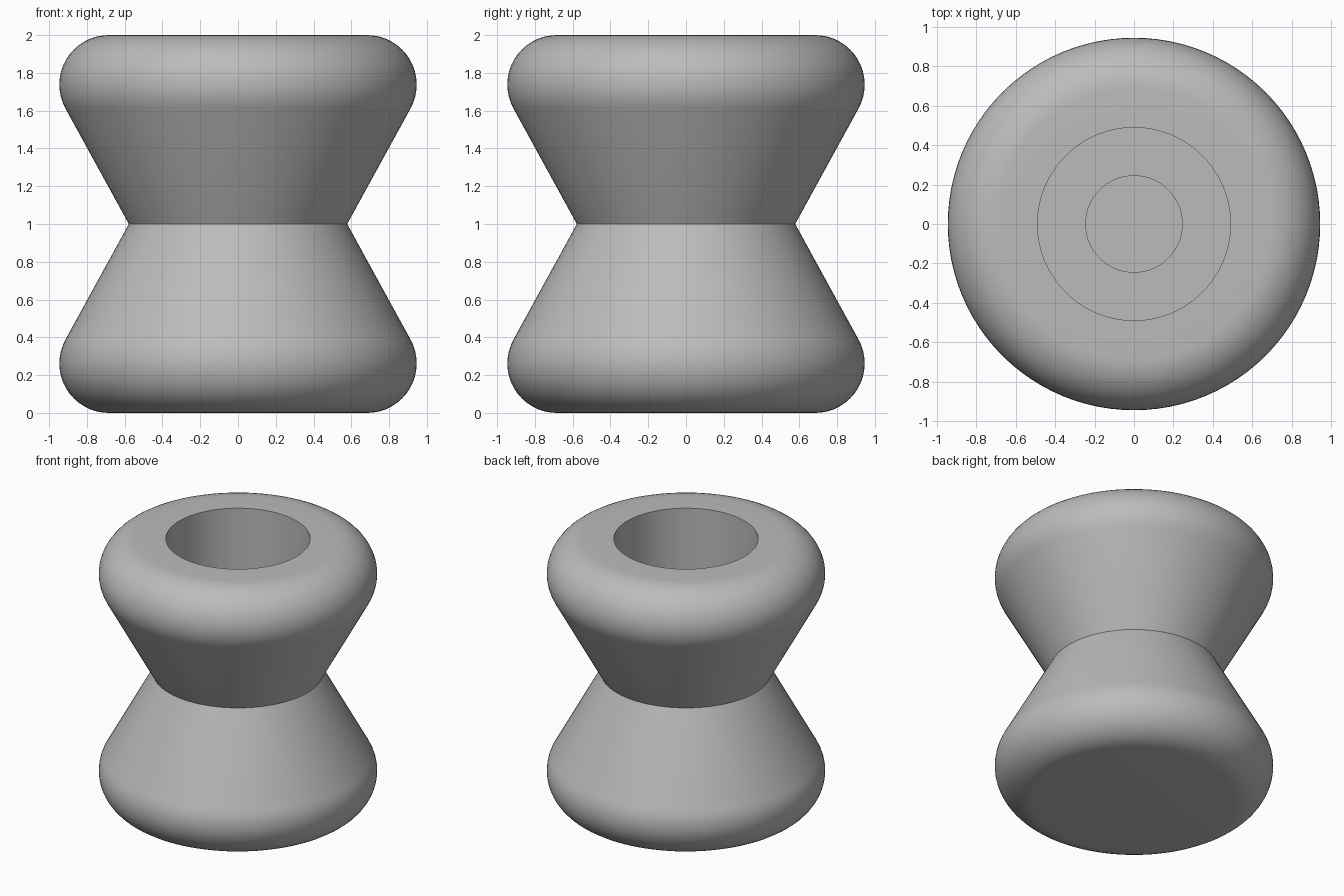
import bpy, bmesh, math

cube = bpy.data.objects.get("Cube")
if cube:
    bpy.data.objects.remove(cube, do_unlink=True)

SEGMENTS = 96
ROUND = 0.262            # radius of the rounded rims
RIM_X, RIM_Z = 0.684, 0.738   # centre of the rim arc, height above the waist
WAIST = 0.578

# Plain grey material
grey = bpy.data.materials.new("plain_grey")
grey.use_nodes = True
colour = (0.5, 0.5, 0.5, 1)
grey.diffuse_color = colour
grey.node_tree.nodes["Principled BSDF"].inputs["Base Color"].default_value = colour


def rim_arc(steps=16):
    """Upper rim, from the tangent point of the cone up to the flat top."""
    dx = RIM_X - WAIST
    slope = math.atan2(dx, RIM_Z) + math.asin(ROUND / math.hypot(dx, RIM_Z))
    for i in range(steps + 1):
        a = -slope + (math.pi / 2 + slope) * i / steps
        yield RIM_X + ROUND * math.cos(a), 1 + RIM_Z + ROUND * math.sin(a)


# Profile: base, mirrored lower rim, waist, upper rim, stepped bore
upper = list(rim_arc())
lower = [(r, 2 - z) for r, z in reversed(upper)]
bore = [(0.49, 2), (0.49, 1), (0.245, 1), (0.245, 0.5), (0, 0.5)]
profile = [(0, 0)] + lower + [(WAIST, 1)] + upper + bore

# Spin the profile into a spool
bm = bmesh.new()
verts = [bm.verts.new((r, 0, z)) for r, z in profile]
edges = [bm.edges.new(pair) for pair in zip(verts, verts[1:])]
bmesh.ops.spin(bm, geom=verts + edges, cent=(0, 0, 0), axis=(0, 0, 1),
               angle=math.tau, steps=SEGMENTS)
bmesh.ops.remove_doubles(bm, verts=bm.verts, dist=0.0001)
bmesh.ops.recalc_face_normals(bm, faces=bm.faces)
mesh = bpy.data.meshes.new("spool_body")
bm.to_mesh(mesh)
bm.free()
mesh.materials.append(grey)

spool = bpy.data.objects.new("spool_body", mesh)
bpy.context.collection.objects.link(spool)
bpy.context.view_layer.objects.active = spool
spool.select_set(True)
bpy.ops.object.shade_smooth_by_angle(angle=math.radians(30))
